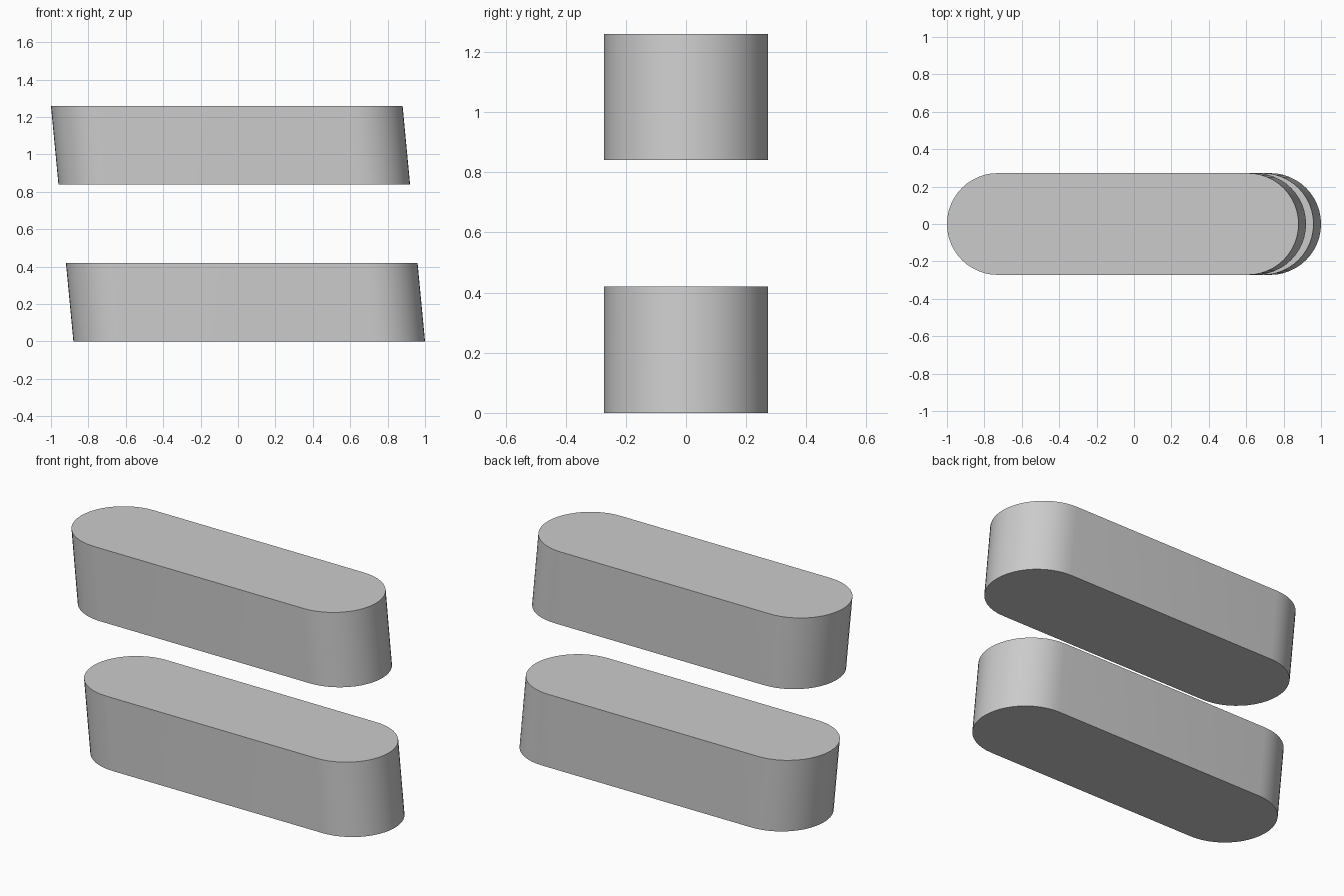
import bpy, bmesh, math

if "Cube" in bpy.data.objects:
    bpy.data.objects.remove(bpy.data.objects["Cube"])

HALF_W = 0.272   # half width, also the end cap radius
LENGTH = 1.88    # overall length of each bar
HEIGHT = 0.42
SHEAR = -0.12 / 1.26   # sideways lean per unit of height
SEGS = 24        # facets per rounded end


def outline():
    """Rounded-end slot profile, counter-clockwise."""
    c = LENGTH / 2 - HALF_W
    pts = []
    for side, start in ((1, -math.pi / 2), (-1, math.pi / 2)):
        for i in range(SEGS + 1):
            a = start + math.pi * i / SEGS
            pts.append((side * c + HALF_W * math.cos(a), HALF_W * math.sin(a)))
    return pts


def leaning_bar(name, z0):
    bm = bmesh.new()
    rings = []
    for z in (z0, z0 + HEIGHT):
        cx = 0.06 + SHEAR * z
        rings.append([bm.verts.new((x + cx, y, z)) for x, y in outline()])
    low, high = rings
    bm.faces.new(low[::-1])
    bm.faces.new(high)
    n = len(low)
    for i in range(n):
        j = (i + 1) % n
        bm.faces.new((low[i], low[j], high[j], high[i]))
    mesh = bpy.data.meshes.new(name)
    bm.to_mesh(mesh)
    bm.free()
    obj = bpy.data.objects.new(name, mesh)
    bpy.context.collection.objects.link(obj)
    # smooth rounded walls, crisp rims
    bpy.ops.object.select_all(action='DESELECT')
    obj.select_set(True)
    bpy.context.view_layer.objects.active = obj
    bpy.ops.object.shade_smooth_by_angle(angle=math.radians(30))


# Two parallel bars, like a leaning equals sign
leaning_bar("lower_bar", 0.0)
leaning_bar("upper_bar", 0.84)
